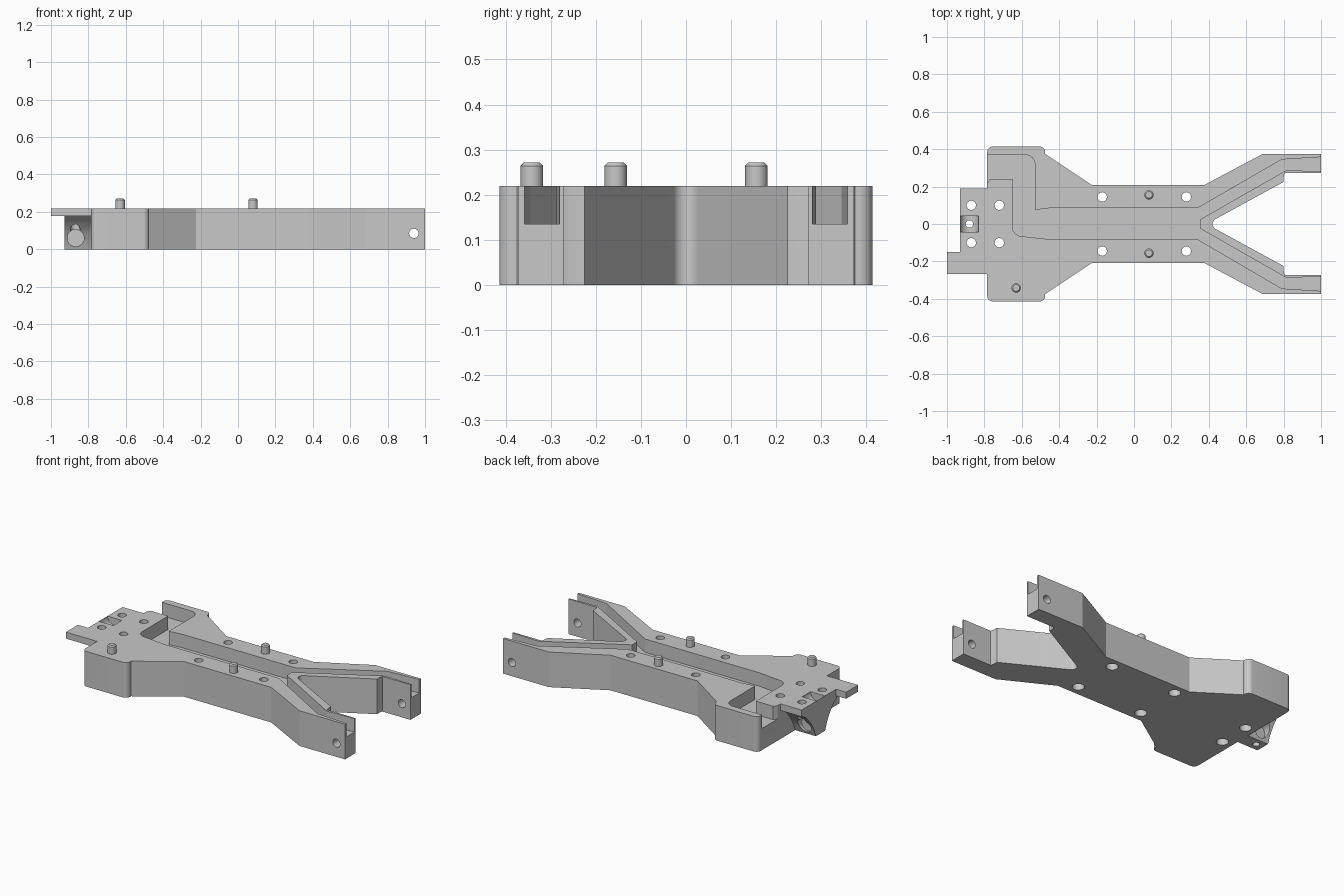
import bpy
import bmesh
from math import cos, sin, tan, tau
from mathutils import Vector

default = bpy.data.objects.get("Cube")
if default:
    bpy.data.objects.remove(default)

grey = bpy.data.materials.new("plain grey")
grey.use_nodes = True
colour = (0.58, 0.58, 0.58, 1)
grey.diffuse_color = colour
grey.node_tree.nodes["Principled BSDF"].inputs["Base Color"].default_value = colour

TOP = 0.219
FLOOR = 0.135


def rounded(points, steps=6):
    """Points may carry a third value: the fillet radius of that corner."""
    out = []
    for i, p in enumerate(points):
        c = Vector(p[:2])
        if len(p) < 3:
            out.append(c)
            continue
        a = (Vector(points[i - 1][:2]) - c).normalized()
        b = (Vector(points[(i + 1) % len(points)][:2]) - c).normalized()
        half = a.angle(b) / 2
        reach = p[2] / tan(half)
        centre = c + (a + b).normalized() * (p[2] / sin(half))
        start, end = c + a * reach - centre, c + b * reach - centre
        for k in range(steps + 1):
            out.append(centre + start.lerp(end, k / steps).normalized() * p[2])
    return out


def add_object(name, bm):
    bmesh.ops.recalc_face_normals(bm, faces=bm.faces)
    mesh = bpy.data.meshes.new(name)
    bm.to_mesh(mesh)
    bm.free()
    mesh.materials.append(grey)
    obj = bpy.data.objects.new(name, mesh)
    bpy.context.collection.objects.link(obj)
    return obj


def prism(name, points, lo, hi, axis="z"):
    """Extrude an outline along z, x (outline in y, z) or y (outline in x, z)."""
    place = {"z": lambda p, h: (p[0], p[1], h),
             "x": lambda p, h: (h, p[0], p[1]),
             "y": lambda p, h: (p[0], h, p[1])}[axis]
    bm = bmesh.new()
    face = bm.faces.new([bm.verts.new(place(p, lo)) for p in points])
    new = bmesh.ops.extrude_face_region(bm, geom=[face])["geom"]
    shift = Vector(place((0, 0), hi - lo))
    bmesh.ops.translate(bm, vec=shift, verts=[v for v in new if isinstance(v, bmesh.types.BMVert)])
    return add_object(name, bm)


def circle(x, y, r, n=24):
    return [(x + r * cos(tau * i / n), y + r * sin(tau * i / n)) for i in range(n)]


def combine(target, other, operation):
    mod = target.modifiers.new(operation, "BOOLEAN")
    mod.operation = operation
    mod.solver = "EXACT"
    mod.object = other
    bpy.context.view_layer.objects.active = target
    bpy.ops.object.modifier_apply(modifier=mod.name)
    bpy.data.objects.remove(other)


# Main frame: wide block, waist and two fork arms
half_outline = [(-0.785, 0.414, 0.03), (-0.475, 0.414, 0.03), (-0.475, 0.375),
                (-0.225, 0.208), (0.375, 0.208), (0.685, 0.373), (1, 0.373),
                (1, 0.272), (0.805, 0.272), (0.8, 0.25), (0.8, 0.225), (0.42, 0.018, 0.03)]
outline = half_outline + [(p[0], -p[1], *p[2:]) for p in reversed(half_outline)]
frame = prism("frame", rounded(outline), 0, TOP)

# Tail plate with its side tab, carried by a flared core
plate = prism("tail_plate", rounded([(-0.7, 0.19), (-0.93, 0.19), (-0.93, -0.15), (-1, -0.15),
                                     (-1, -0.268), (-0.7, -0.268)]), 0.178, TOP)
flare = [(0.045, 0), (0.065, 0.05), (0.095, 0.1), (0.135, 0.145), (0.185, 0.18), (0.185, 0.2)]
core = prism("tail_core", flare + [(-y, z) for y, z in reversed(flare)], -0.928, -0.7, "x")
combine(core, plate, "UNION")
combine(frame, core, "UNION")

# Channel: enters at the back corner, runs down the waist and splits into the arms
channel = [(-0.9, 0.37), (-0.53, 0.37, 0.05), (-0.53, 0.075), (-0.45, 0.085), (0.34, 0.085),
           (0.79, 0.345), (1.1, 0.364), (1.1, 0.277), (0.815, 0.288), (0.355, 0.025),
           (0.355, -0.025), (0.815, -0.288), (1.1, -0.277), (1.1, -0.364), (0.79, -0.345),
           (0.34, -0.082), (-0.45, -0.082), (-0.65, -0.06, 0.05), (-0.65, 0.24),
           (-0.77, 0.24), (-0.787, 0.215), (-0.9, 0.215)]
combine(frame, prism("channel_cutter", rounded(channel), FLOOR, 0.4), "DIFFERENCE")

# Screw holes, with wider mouths underneath
for x in (-0.87, -0.72, -0.17, 0.28):
    y = 0.1 if x < -0.5 else 0.145
    for side in (-y, y):
        combine(frame, prism("hole_cutter", circle(x, side, 0.025), -0.1, 0.4), "DIFFERENCE")
        if x > -0.8:
            combine(frame, prism("mouth_cutter", circle(x, side, 0.034), -0.1, 0.08), "DIFFERENCE")

# Tail saddle, its drain hole and the blind side sockets
combine(frame, prism("saddle_cutter", circle(-0.88, 0.222, 0.05), -0.042, 0.042, "y"), "DIFFERENCE")
combine(frame, prism("drain_cutter", circle(-0.88, 0, 0.02), -0.1, 0.4), "DIFFERENCE")
for lo, hi in ((-0.3, -0.036), (0.036, 0.3)):
    combine(frame, prism("socket_cutter", circle(-0.868, 0.06, 0.045), lo, hi, "y"), "DIFFERENCE")

# Cross pin holes through the arm tips
combine(frame, prism("arm_hole_cutter", circle(0.94, 0.085, 0.025), -0.6, 0.6, "y"), "DIFFERENCE")

# Locating pins with chamfered tops
pins = []
for name, x, y in (("front_waist_pin", 0.08, -0.156), ("back_waist_pin", 0.08, 0.156),
                   ("block_pin", -0.63, -0.342)):
    pin = prism(name, circle(x, y, 0.025), TOP - 0.01, 0.271)
    bm = bmesh.new()
    bm.from_mesh(pin.data)
    rim = [e for e in bm.edges if all(v.co.z > 0.25 for v in e.verts)]
    bmesh.ops.bevel(bm, geom=rim, offset=0.007, segments=1, affect="EDGES")
    bm.to_mesh(pin.data)
    bm.free()
    pins.append(pin)

# Smooth the curved walls and keep the edges crisp
bpy.ops.object.select_all(action="DESELECT")
for obj in [frame] + pins:
    obj.select_set(True)
bpy.context.view_layer.objects.active = frame
bpy.ops.object.shade_smooth_by_angle(angle=0.45)
